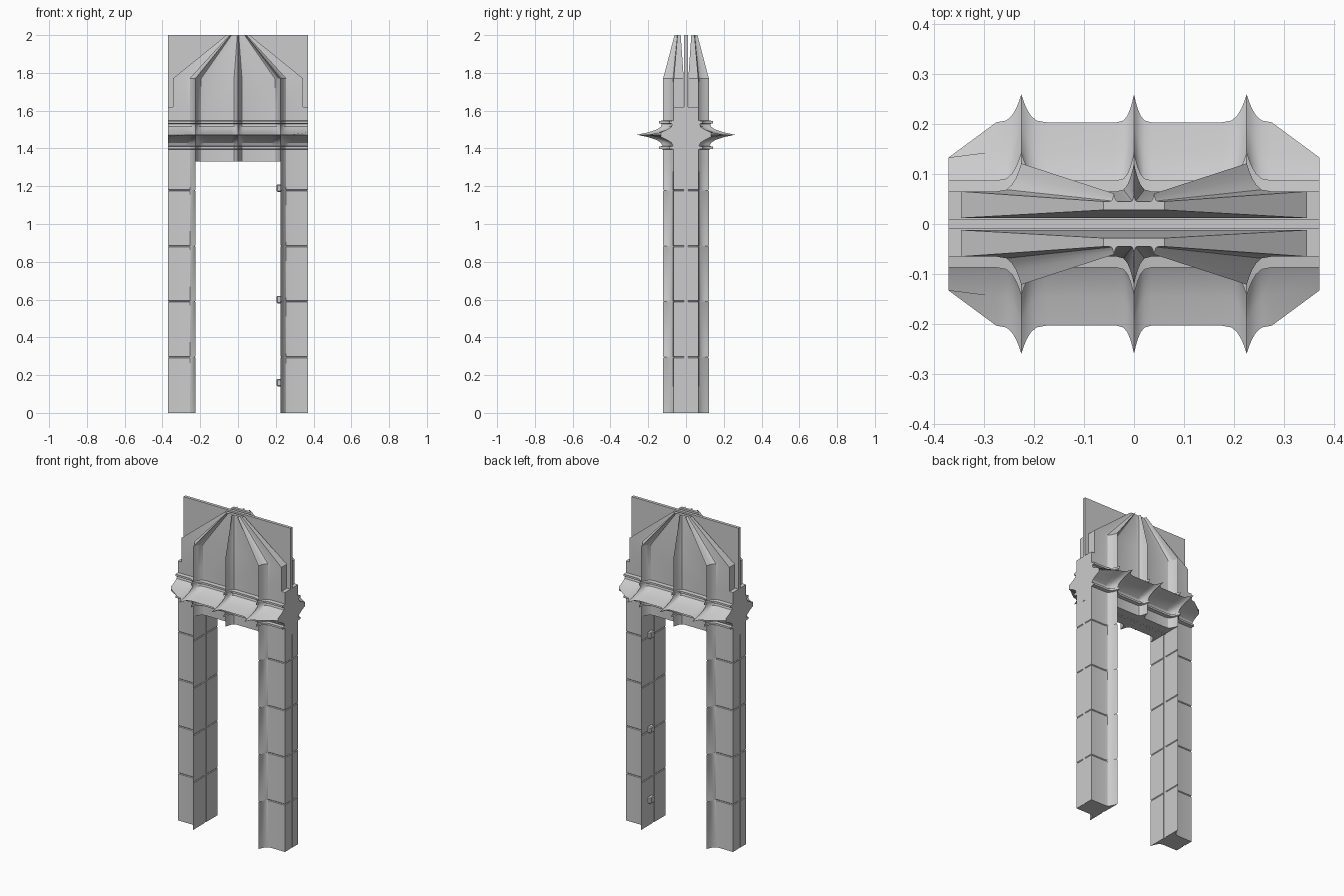
import bpy, bmesh, math
from mathutils import Vector

if "Cube" in bpy.data.objects:
    bpy.data.objects.remove(bpy.data.objects["Cube"], do_unlink=True)

stone = bpy.data.materials.new("grey_stone")
stone.use_nodes = True
GREY = (0.6, 0.6, 0.6, 1)
stone.diffuse_color = GREY
stone.node_tree.nodes["Principled BSDF"].inputs["Base Color"].default_value = GREY

OUT, RIB, VALLEY, RIDGE, GAP = 0.37, 0.225, 0.065, 0.056, 0.01
STEPS = (0, 0.1, 0.22, 0.38, 0.6, 1)


def finish(name, bm, smooth=True):
    bmesh.ops.recalc_face_normals(bm, faces=bm.faces)
    mesh = bpy.data.meshes.new(name)
    bm.to_mesh(mesh)
    bm.free()
    mesh.materials.append(stone)
    obj = bpy.data.objects.new(name, mesh)
    bpy.context.collection.objects.link(obj)
    if smooth:
        bpy.ops.object.select_all(action='DESELECT')
        obj.select_set(True)
        bpy.context.view_layer.objects.active = obj
        bpy.ops.object.shade_smooth_by_angle(angle=math.radians(30))
    return obj


def box(name, lo, hi, bevel=0):
    bm = bmesh.new()
    bmesh.ops.create_cube(bm, size=1)
    lo, hi = Vector(lo), Vector(hi)
    for v in bm.verts:
        v.co = (lo + hi) / 2 + v.co * (hi - lo)
    if bevel:
        bmesh.ops.bevel(bm, geom=bm.edges[:], offset=bevel, segments=1, affect='EDGES')
    return finish(name, bm, False)


def rib_width(r):
    return 0.05 if r else 0.035


def ridge_height(x):
    """Cusped height of the nearest vertical rib."""
    return max(RIDGE * max(0, 1 - abs(x - r) / rib_width(r)) ** 3 for r in (-RIB, 0, RIB))


def loft(name, xs, stations, side, cx=0):
    """Stack ribbed sections: z, outward offset, x scale, rib scale, valley y, inner y."""
    bm = bmesh.new()
    rings = []
    for z, d, sx, rib, base, inner in stations:
        pts = []
        for x in xs:
            at_end = abs(abs(x) - OUT) < 1e-4
            off = min(d, 0.068) if at_end else d
            pts.append((cx + (x - cx) * sx, base + off + rib * ridge_height(x)))
        pts += [(pts[-1][0], inner), (pts[0][0], inner)]
        rings.append([bm.verts.new((x, side * y, z)) for x, y in pts])
    n = len(rings[0])
    for a, b in zip(rings, rings[1:]):
        for i in range(n):
            j = (i + 1) % n
            bm.faces.new((a[i], a[j], b[j], b[i]))
    bm.faces.new(rings[0])
    bm.faces.new(rings[-1])
    return finish(name, bm)


# Horizontal positions across the full width, and across one post
half = {RIB + s * RIB_W * t for RIB_W in (rib_width(RIB),) for t in STEPS for s in (-1, 1)}
half |= {rib_width(0) * t for t in STEPS} | {OUT}
full_xs = sorted({-x for x in half if x} | half)
post_xs = [RIB + rib_width(RIB) * t for t in STEPS] + [OUT]

# Post heights with narrow masonry joints
post_st = [(0, 0, 1, 1, VALLEY, GAP)]
for z in (0.295, 0.59, 0.883, 1.178):
    for dz, cut in ((-0.004, 0), (0, 1), (0.004, 0)):
        post_st.append((z + dz, -0.004 * cut, 1 - 0.05 * cut, 1, VALLEY, GAP))
post_st.append((1.33, 0, 1, 1, VALLEY, GAP))

# Cornice: two thin fillets around a sharp projecting blade
cornice = ((1.33, 0), (1.395, 0), (1.398, 0.022), (1.41, 0.022), (1.413, 0.004),
           (1.43, 0.012), (1.445, 0.035), (1.46, 0.08), (1.4725, 0.138),
           (1.485, 0.08), (1.5, 0.035), (1.515, 0.012), (1.53, 0.008),
           (1.533, 0.022), (1.545, 0.022), (1.548, 0), (1.62, 0))
lintel_st = [(z, d, 1, 1, VALLEY, GAP) for z, d in cornice]

# Tapering hood
hood_w = 0.345 / OUT
hood_st = [(1.62, 0, hood_w, 1, VALLEY, 0.012),
           (1.77, 0, hood_w, 1, VALLEY, 0.012),
           (2.0, 0, 0.165, 0.28, 0.045, 0.028)]
# Keep the ribs upright on the hood while its ends step in
hood_xs = [x / hood_w if abs(x) < OUT else x for x in full_xs]


def ribbed_hood(name, side):
    global ridge_height
    plain = ridge_height
    ridge_height = lambda x: plain(x * hood_w)
    loft(name, hood_xs, hood_st, side)
    ridge_height = plain


for side, face in ((-1, "front"), (1, "back")):
    loft(face + "_lintel", full_xs, lintel_st, side)
    ribbed_hood(face + "_hood", side)
    for s, hand in ((1, "left"), (-1, "right")):
        xs = post_xs if s > 0 else [-x for x in reversed(post_xs)]
        loft(f"{face}_{hand}_post", xs, post_st, side, s * (RIB + OUT) / 2)

# Thin central wall plate and its jamb strips
box("wall_plate", (-OUT, -0.0095, 1.33), (OUT, 0.0095, 2.0))
for s, hand in ((1, "left"), (-1, "right")):
    a, b = sorted((s * 0.229, s * 0.367))
    box(hand + "_jamb_strip", (a, -0.012, 0), (b, 0.012, 1.34))

# Hinges on the inner face of the left post
for i, z in enumerate((0.16, 0.6, 1.19)):
    box(f"hinge_{i + 1}", (0.204, 0.015, z - 0.02), (0.23, 0.055, z + 0.02), 0.005)
